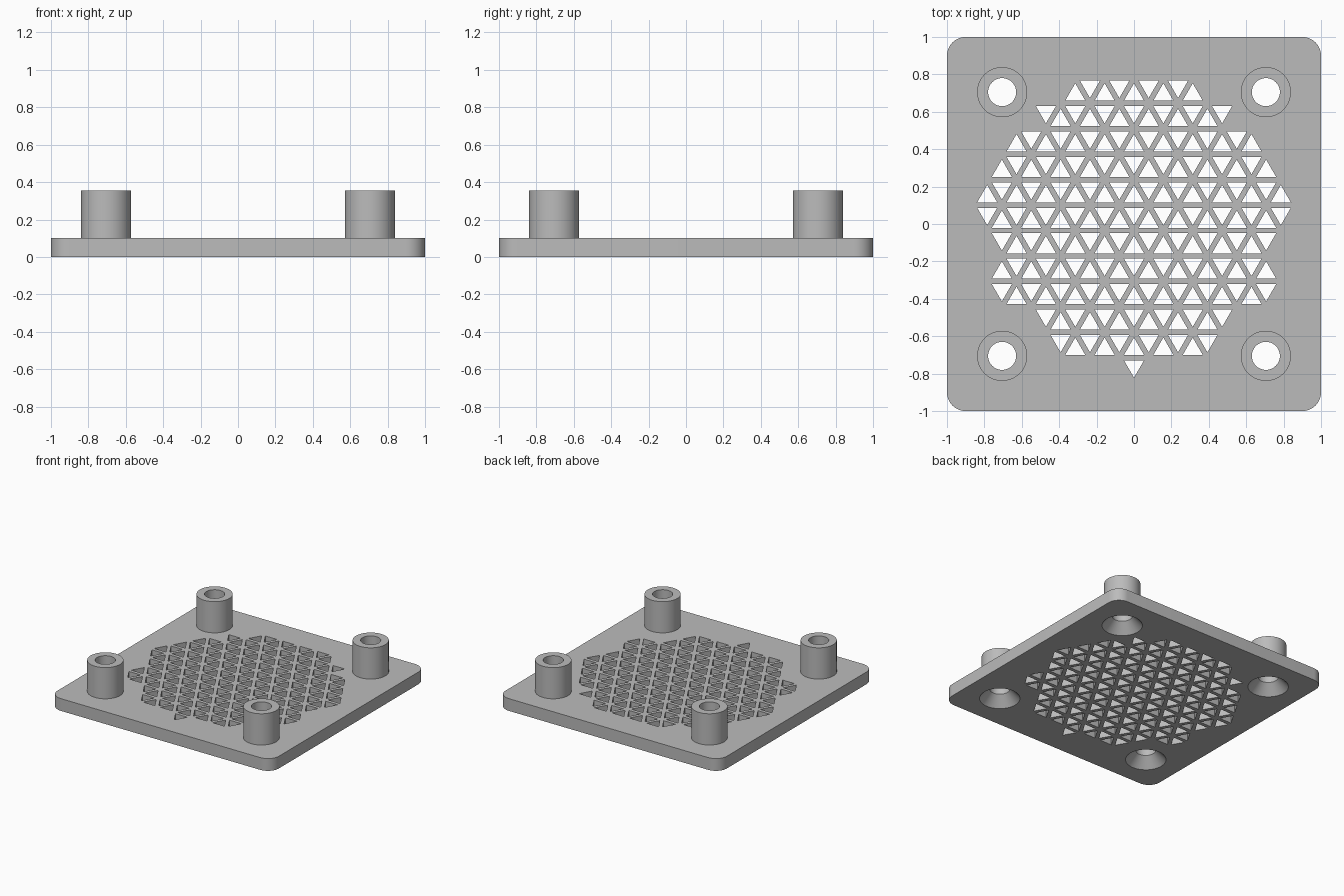
import bpy, bmesh, math

if "Cube" in bpy.data.objects:
    bpy.data.objects.remove(bpy.data.objects["Cube"])

THICK, CORNER = 0.10, 0.10
POST_AT, POST_R, HOLE_R, POST_TOP = 0.705, 0.134, 0.075, 0.355
SINK_R, SINK_DEPTH = 0.15, 0.08
CELL = 0.157                      # triangle lattice edge
ROW = CELL * math.sqrt(3) / 2     # lattice row height
INSET = 0.0143                    # half of a grille bar
GRILLE_TOP = 0.781
REACH = [4, 6, 8, 9, 10, 10, 9, 9, 9, 6, 5, 0]   # half cells each side, per row
SEGMENTS = 48

grey = bpy.data.materials.new("plain_grey")
grey.use_nodes = True
colour = (0.5, 0.5, 0.5, 1)
grey.diffuse_color = colour
grey.node_tree.nodes["Principled BSDF"].inputs["Base Color"].default_value = colour


def make_object(name, bm):
    bmesh.ops.recalc_face_normals(bm, faces=bm.faces)
    mesh = bpy.data.meshes.new(name)
    bm.to_mesh(mesh)
    bm.free()
    mesh.materials.append(grey)
    obj = bpy.data.objects.new(name, mesh)
    bpy.context.collection.objects.link(obj)
    return obj


def prism(bm, outline, z0, z1):
    low = [bm.verts.new((x, y, z0)) for x, y in outline]
    high = [bm.verts.new((x, y, z1)) for x, y in outline]
    bm.faces.new(low[::-1])
    bm.faces.new(high)
    for i in range(len(low)):
        j = (i + 1) % len(low)
        bm.faces.new((low[i], low[j], high[j], high[i]))


def lathe(bm, profile, cx, cy, capped):
    rings = []
    for r, z in profile:
        angles = [math.tau * i / SEGMENTS for i in range(SEGMENTS)]
        rings.append([bm.verts.new((cx + r * math.cos(a), cy + r * math.sin(a), z))
                      for a in angles])
    for a, b in zip(rings, rings[1:]):
        for i in range(SEGMENTS):
            j = (i + 1) % SEGMENTS
            bm.faces.new((a[i], a[j], b[j], b[i]))
    if capped:
        bm.faces.new(rings[0][::-1])
        bm.faces.new(rings[-1])


def select_only(obj):
    bpy.ops.object.select_all(action='DESELECT')
    obj.select_set(True)
    bpy.context.view_layer.objects.active = obj


# Rounded square plate
outline = []
steps = 10
for corner, (sx, sy) in enumerate([(1, 1), (-1, 1), (-1, -1), (1, -1)]):
    for i in range(steps + 1):
        a = math.pi / 2 * (corner + i / steps)
        outline.append((sx * (1 - CORNER) + CORNER * math.cos(a),
                        sy * (1 - CORNER) + CORNER * math.sin(a)))
bm = bmesh.new()
prism(bm, outline, 0, THICK)
plate = make_object("grille_plate", bm)

# Cutter: triangular openings, alternately pointing up and down
bm = bmesh.new()
height = ROW - 3 * INSET
half = height / math.sqrt(3)
for row, reach in enumerate(REACH):
    top = GRILLE_TOP - row * ROW
    for h in range(-reach, reach + 1):
        x = h * CELL / 2
        if (h + row) % 2 == 0:
            base, tip = top - ROW + INSET, top - ROW + INSET + height
            tri = [(x - half, base), (x + half, base), (x, tip)]
        else:
            base, tip = top - INSET, top - INSET - height
            tri = [(x + half, base), (x - half, base), (x, tip)]
        prism(bm, tri, -0.05, THICK + 0.05)

# Cutter: countersunk screw holes
corners = [(sx * POST_AT, sy * POST_AT) for sx in (-1, 1) for sy in (-1, 1)]
for x, y in corners:
    lathe(bm, [(SINK_R, -0.05), (SINK_R, 0), (HOLE_R, SINK_DEPTH),
               (HOLE_R, THICK + 0.05)], x, y, True)
cutter = make_object("opening_cutter", bm)
cutter.hide_render = True

select_only(plate)
cut = plate.modifiers.new("openings", 'BOOLEAN')
cut.operation = 'DIFFERENCE'
cut.solver = 'EXACT'
cut.object = cutter
bpy.ops.object.modifier_apply(modifier=cut.name)
bpy.data.objects.remove(cutter)
bpy.ops.object.shade_smooth_by_angle(angle=math.radians(30))

# Hollow standoff posts
for x, y in corners:
    side = ("front" if y < 0 else "back") + ("_left" if x > 0 else "_right")
    bm = bmesh.new()
    lathe(bm, [(POST_R, THICK), (POST_R, POST_TOP), (HOLE_R, POST_TOP),
               (HOLE_R, THICK)], x, y, False)
    post = make_object(side + "_post", bm)
    select_only(post)
    bpy.ops.object.shade_smooth_by_angle(angle=math.radians(30))
